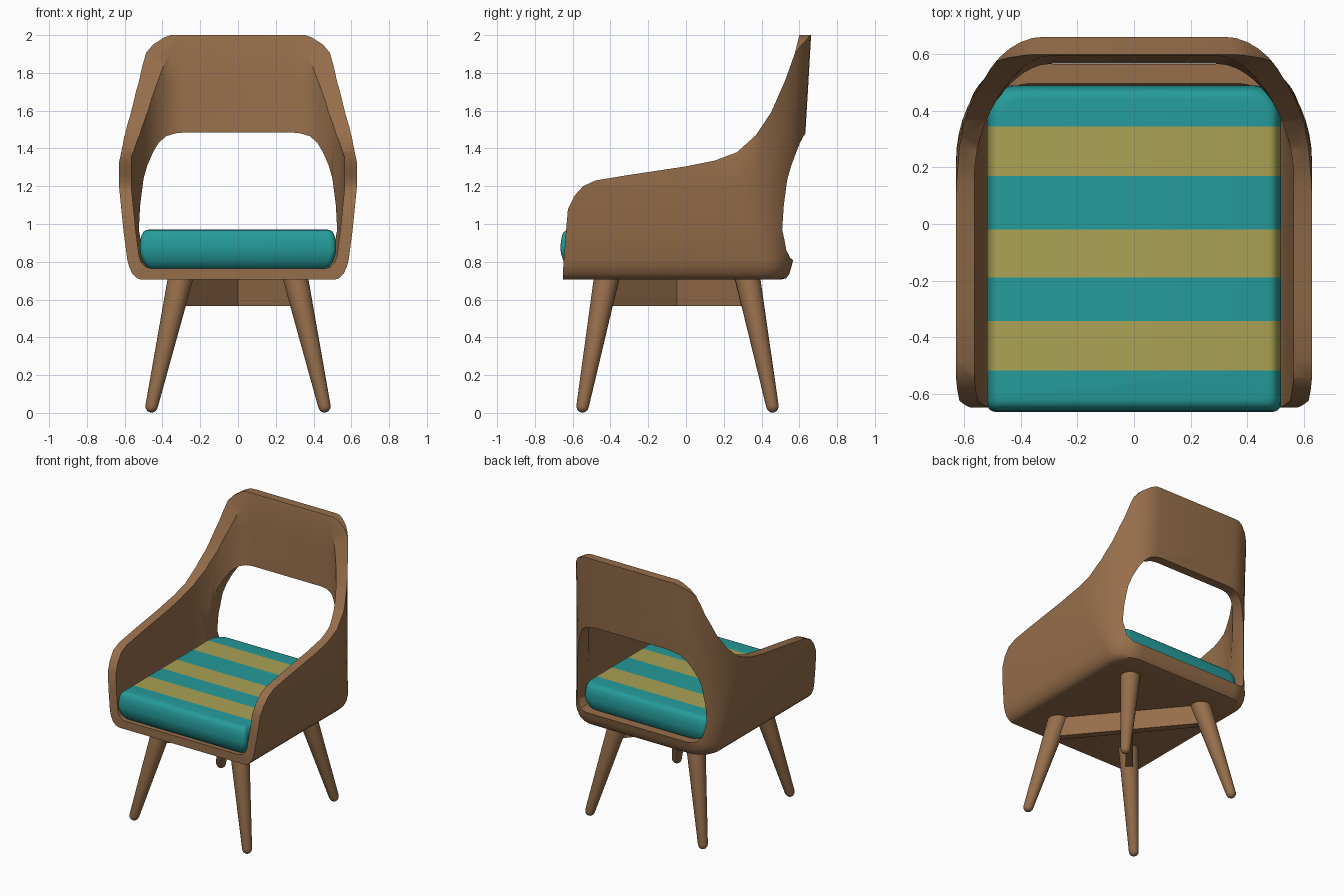
import bpy, bmesh, math
from mathutils import Vector, Matrix

if "Cube" in bpy.data.objects:
    bpy.data.objects.remove(bpy.data.objects["Cube"])


def material(name, rgb):
    m = bpy.data.materials.new(name)
    m.diffuse_color = (*rgb, 1)
    m.use_nodes = True
    m.node_tree.nodes["Principled BSDF"].inputs["Base Color"].default_value = m.diffuse_color
    return m


WOOD = material("brown wood", (0.305, 0.156, 0.070))
TEAL = material("teal fabric", (0.019, 0.328, 0.328))
OLIVE = material("olive yellow fabric", (0.402, 0.361, 0.091))


def make(name, bm, mats=(), angle=35):
    bmesh.ops.recalc_face_normals(bm, faces=bm.faces[:])
    me = bpy.data.meshes.new(name)
    bm.to_mesh(me)
    bm.free()
    ob = bpy.data.objects.new(name, me)
    bpy.context.collection.objects.link(ob)
    for m in mats:
        me.materials.append(m)
    if mats:
        smooth(ob, angle)
    return ob


def smooth(ob, angle):
    bpy.ops.object.select_all(action='DESELECT')
    ob.select_set(True)
    bpy.context.view_layer.objects.active = ob
    bpy.ops.object.shade_smooth_by_angle(angle=math.radians(angle))


def loft(rings):
    """Closed solid through rings with equal point counts."""
    bm = bmesh.new()
    rows = [[bm.verts.new(p) for p in r] for r in rings]
    n = len(rows[0])
    for a, b in zip(rows, rows[1:]):
        for i in range(n):
            j = (i + 1) % n
            bm.faces.new((a[i], a[j], b[j], b[i]))
    bm.faces.new(rows[0][::-1])
    bm.faces.new(rows[-1])
    return bm


def plan(z, w, b, xc, ry, front):
    """Plan outline: straight sides, rounded rear corners, open depth at the front."""
    arc = [(xc + (w - xc) * math.cos(t), b - ry + ry * math.sin(t))
           for t in (math.pi / 2 * i / 12 for i in range(13))]
    half = [(w, front)] + arc
    return [(x, y, z) for x, y in half] + [(-x, y, z) for x, y in half[::-1]]


def mirror_x(pts):
    return pts + [(-x, z) for x, z in pts[::-1]]


# Shell: outer body minus inner body, trimmed by side and front silhouettes
upper = [(0.97, .607, .582, .35, .27), (1.2, .63, .603, .33, .38),
         (1.48, .63, .632, .32, .46), (1.75, .63, .648, .32, .50),
         (2.1, .63, .668, .32, .50)]
outer = [(.705, .51, .50, .38, .12), (.713, .535, .53, .39, .14),
         (.735, .558, .547, .39, .15), (.77, .575, .557, .39, .16),
         (.81, .586, .567, .39, .18)] + upper
inner = [(.765, .46, .44, .35, .10), (.773, .49, .47, .36, .11),
         (.795, .512, .492, .36, .12), (.83, .524, .505, .36, .15)]
inner += [(z + .001, w - .065, b - .065, xc - .03, ry - .03) for z, w, b, xc, ry in upper]
inner += [(2.3, .565, .615, .29, .47)]
shell = make("chair_shell", loft([plan(*l, -.75) for l in outer]))
hollow = make("hollow_cutter", loft([plan(*l, -.9) for l in inner]))

side = [(-.65, .6), (-.65, .77), (-.638, .93), (-.625, 1.08), (-.59, 1.15), (-.545, 1.2),
        (-.48, 1.23), (-.3, 1.26), (0, 1.305), (.15, 1.335), (.27, 1.38), (.37, 1.47),
        (.45, 1.59), (.525, 1.76), (.575, 1.9), (.6, 2.0), (.9, 2.0), (.9, .6)]
side_trim = make("side_cutter", loft([[(x, y, z) for y, z in side] for x in (-.9, .9)]))

front = mirror_x([(.8, .6), (.8, 1.2), (.635, 1.3), (.61, 1.42), (.565, 1.68), (.53, 1.83),
                  (.5, 1.89), (.45, 1.95), (.39, 1.988), (.33, 2.01)])
front_trim = make("front_cutter", loft([[(x, y, z) for x, z in front] for y in (-1, 1)]))

opening = mirror_x([(.42, .81), (.47, .82), (.505, .86), (.525, .97), (.518, 1.1), (.5, 1.24),
                    (.48, 1.31), (.45, 1.38), (.42, 1.43), (.38, 1.465), (.33, 1.48), (.28, 1.485)])
back_hole = make("back_opening_cutter", loft([[(x, y, z) for x, z in opening] for y in (.2, 1)]))

cutters = [(hollow, 'DIFFERENCE'), (side_trim, 'INTERSECT'),
           (front_trim, 'INTERSECT'), (back_hole, 'DIFFERENCE')]
for cutter, op in cutters:
    cutter.hide_render = True
    mod = shell.modifiers.new(cutter.name, 'BOOLEAN')
    mod.operation, mod.object, mod.solver = op, cutter, 'EXACT'
bpy.context.view_layer.update()
cut = bpy.data.meshes.new_from_object(shell.evaluated_get(bpy.context.evaluated_depsgraph_get()))
shell.modifiers.clear()
shell.data = cut
cut.materials.clear()
cut.materials.append(WOOD)
for p in cut.polygons:
    p.material_index = 0
smooth(shell, 32)
for cutter, _ in cutters:
    bpy.data.objects.remove(cutter)


# Seat cushion: soft rounded pad with crosswise stripes
def pad(z, inset):
    hx, y0, y1 = .52 - inset, -.665 + inset, .49 - inset
    half = []
    for r, cy, start in ((.03, y0 + .03, -90), (.09, y1 - .09, 0)):
        for i in range(7):
            t = math.radians(start + 15 * i)
            half.append((hx - r + r * math.cos(t), cy + r * math.sin(t)))
    return [(x, y, z) for x, y in half] + [(-x, y, z) for x, y in half[::-1]]


bm = loft([pad(*l) for l in ((.764, .05), (.775, .035), (.80, .017), (.84, .004), (.87, 0),
                             (.91, .003), (.94, .009), (.957, .018), (.967, .03), (.97, .045))])
stripes = [-.518, -.343, -.19, -.02, .17, .345]
for y in stripes:
    bmesh.ops.bisect_plane(bm, geom=bm.verts[:] + bm.edges[:] + bm.faces[:],
                           plane_co=(0, y, 0), plane_no=(0, 1, 0))
for f in bm.faces:
    y = f.calc_center_bounds().y
    f.material_index = sum(y > s for s in stripes) % 2
make("seat_cushion", bm, (TEAL, OLIVE), 50)


# Legs: splayed tapered rods with rounded feet
def leg(name, foot, top):
    foot, top = Vector(foot), Vector(top)
    axis = top - foot
    length = axis.length
    rot = axis.to_track_quat('Z', 'Y').to_matrix().to_4x4()
    rings = [(-.03, .008), (-.026, .018), (-.015, .028), (0, .033), (length, .067)]
    bm = loft([[(r * math.cos(a), r * math.sin(a), h)
                for a in (2 * math.pi * i / 24 for i in range(24))] for h, r in rings])
    bm.transform(Matrix.Translation(foot) @ rot)
    make(name, bm, (WOOD,), 40)


for sx, s in ((1, "right"), (-1, "left")):
    leg(f"front_leg_{s}", (sx * .458, -.548, .033), (sx * .303, -.42, .72))
    leg(f"rear_leg_{s}", (sx * .458, .458, .033), (sx * .303, .325, .72))

# Crossed rails joining opposite legs under the seat
for sx, s in ((1, "right"), (-1, "left")):
    a, b = Vector((-sx * .31, -.42, 0)), Vector((sx * .31, .325, 0))
    n = (b - a).normalized().cross(Vector((0, 0, 1))) * .025
    make(f"cross_rail_{s}", loft([[(p.x, p.y, z) for p in (a + n, b + n, b - n, a - n)]
                                  for z in (.565, .715)]), (WOOD,))
